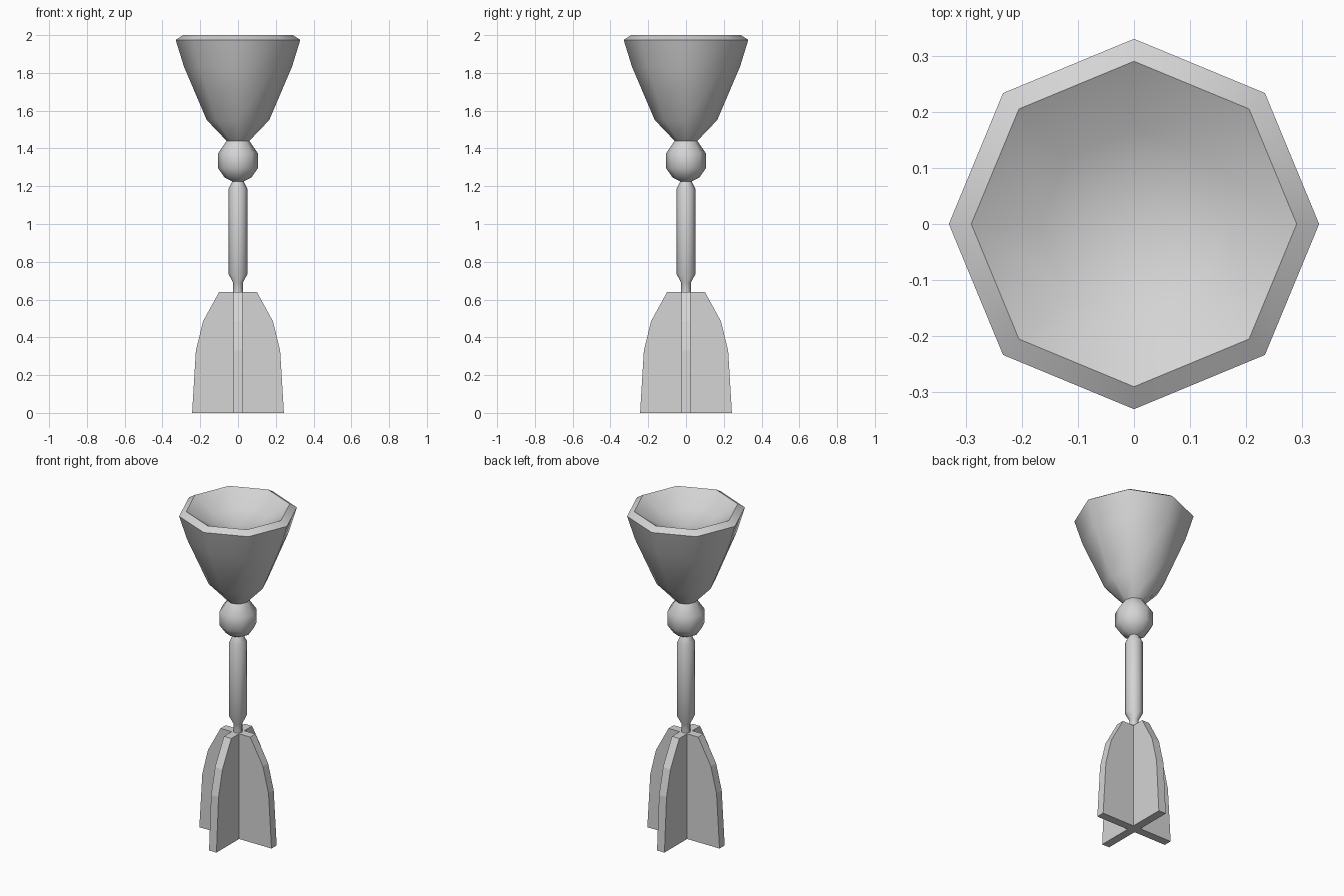
import bpy, bmesh, math

cube = bpy.data.objects.get("Cube")
if cube:
    bpy.data.objects.remove(cube)

grey = bpy.data.materials.new("light grey")
grey.use_nodes = True
colour = (0.66, 0.66, 0.66, 1)
grey.diffuse_color = colour
grey.node_tree.nodes["Principled BSDF"].inputs["Base Color"].default_value = colour


def finish(bm, name):
    bmesh.ops.recalc_face_normals(bm, faces=bm.faces)
    mesh = bpy.data.meshes.new(name)
    bm.to_mesh(mesh)
    bm.free()
    mesh.materials.append(grey)
    obj = bpy.data.objects.new(name, mesh)
    bpy.context.collection.objects.link(obj)
    return obj


def lathe(name, profile, angle, sides=8):
    """Spin a (radius, height) profile around z, with corners on the axes."""
    bm = bmesh.new()
    rings = []
    for r, z in profile:
        if r == 0:
            rings.append([bm.verts.new((0, 0, z))] * sides)
        else:
            rings.append([bm.verts.new((r * math.cos(math.tau * i / sides),
                                        r * math.sin(math.tau * i / sides), z))
                          for i in range(sides)])
    for low, high in zip(rings, rings[1:]):
        for i in range(sides):
            j = (i + 1) % sides
            corners = list(dict.fromkeys((low[i], low[j], high[j], high[i])))
            bm.faces.new(corners)
    obj = finish(bm, name)
    bpy.ops.object.select_all(action='DESELECT')
    bpy.context.view_layer.objects.active = obj
    obj.select_set(True)
    bpy.ops.object.shade_smooth_by_angle(angle=math.radians(angle))
    return obj


# Cup: outer wall, bevelled rim and shallow dished top
lathe("cup", [(0.06, 1.44), (0.165, 1.55), (0.285, 1.83), (0.33, 1.975),
              (0.29, 2.0), (0.17, 1.925), (0, 1.88)], 50)

# Ball knop
lathe("knop", [(0.03, 1.225), (0.07, 1.245), (0.105, 1.295),
               (0.105, 1.375), (0.06, 1.44)], 60)

# Stem with tapered ends
lathe("stem", [(0.026, 0.64), (0.026, 0.69), (0.05, 0.735), (0.05, 1.185),
               (0.03, 1.225)], 50)

# Foot: crossed upright plates with curved outer edges
edge = [(0.243, 0), (0.223, 0.33), (0.185, 0.485), (0.1, 0.64)]
half = 0.025


def plate(name, outline, turn):
    bm = bmesh.new()
    face = bm.faces.new([bm.verts.new((x, -half, z)) for x, z in outline])
    extruded = bmesh.ops.extrude_face_region(bm, geom=[face])["geom"]
    verts = [v for v in extruded if isinstance(v, bmesh.types.BMVert)]
    bmesh.ops.translate(bm, verts=verts, vec=(0, 2 * half, 0))
    obj = finish(bm, name)
    obj.rotation_euler.z = turn


plate("foot_cross_plate", edge + [(-x, z) for x, z in reversed(edge)], 0)
for name, turn in (("foot_back_fin", math.pi / 2), ("foot_front_fin", -math.pi / 2)):
    plate(name, [(half, 0)] + edge + [(half, 0.64)], turn)
